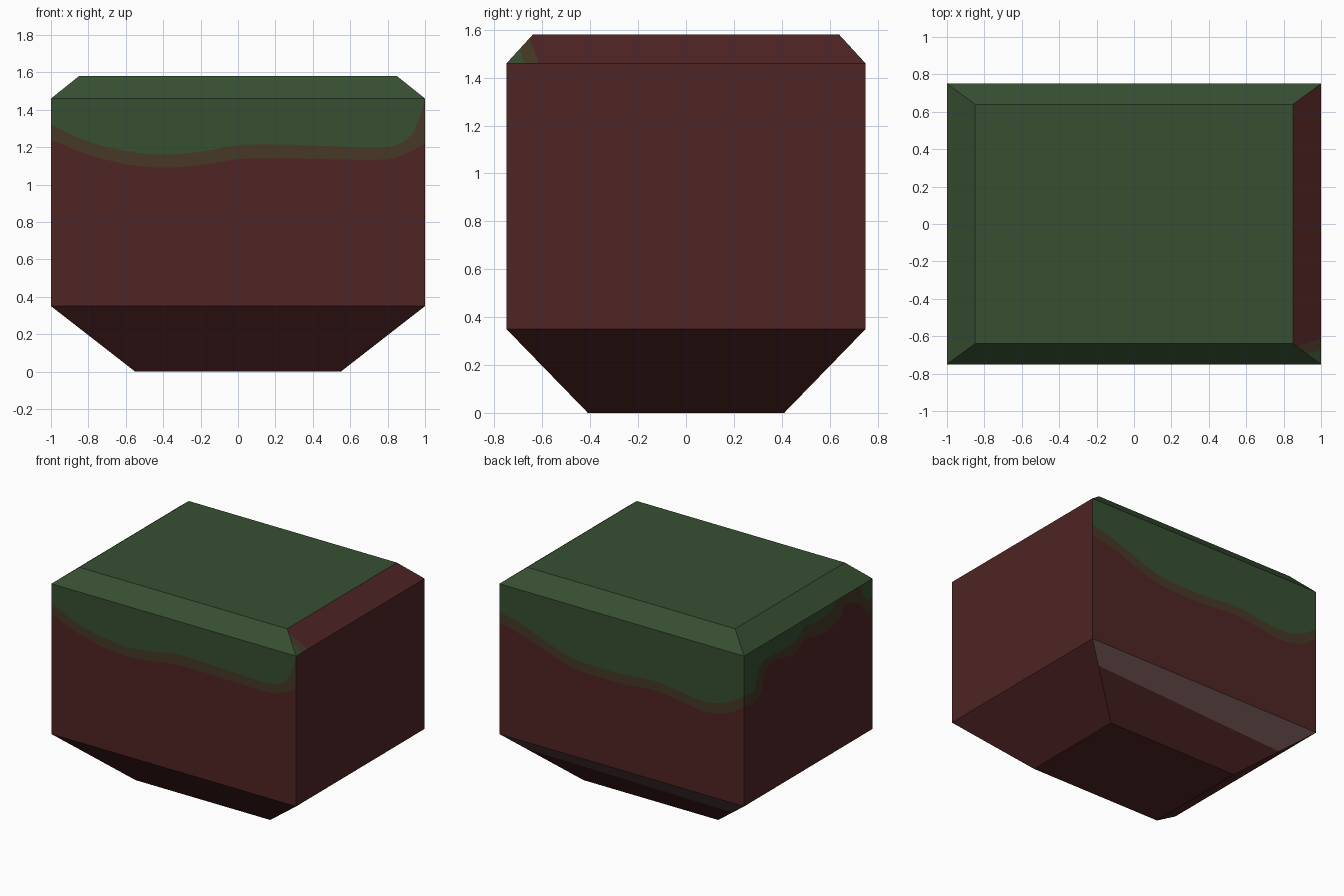
import bpy, bmesh
from mathutils import Vector

if "Cube" in bpy.data.objects:
    bpy.data.objects.remove(bpy.data.objects["Cube"])

# Flat colours
COLOURS = [("dark_red", (0.080, 0.018, 0.018)), ("moss_green", (0.038, 0.078, 0.031)),
           ("edge_brown", (0.061, 0.040, 0.020)), ("grey_rose", (0.150, 0.080, 0.080))]
RED, GREEN, BROWN, GREY = range(4)

# Rectangular levels: half width, half depth, height
BASE, LOW, HIGH, TOP = (0.55, 0.41, 0), (1, 0.75, 0.35), (1, 0.75, 1.46), (0.85, 0.64, 1.58)

# Drip outlines: (position along the side, height)
FRONT_G = [(-1, 1.32), (-.8, 1.23), (-.6, 1.18), (-.4, 1.16), (-.2, 1.175), (0, 1.21), (.2, 1.215),
           (.5, 1.205), (.8, 1.2), (.9, 1.24), (.96, 1.32), (.985, 1.46), (1, 1.46)]
FRONT_B = [(-1, 1.24), (-.8, 1.16), (-.6, 1.11), (-.4, 1.09), (-.2, 1.105), (0, 1.135), (.2, 1.14),
           (.5, 1.135), (.8, 1.135), (.9, 1.165), (1, 1.22)]
BACK_G = [(-1, 1.165), (-.86, 1.08), (-.68, 1.04), (-.3, 1.08), (.05, 1.06), (.4, 1.07), (.6, 1.13),
          (.85, 1.22), (1, 1.255)]
BACK_B = [(-1, 1.085), (-.86, 1.0), (-.68, .965), (-.3, 1.01), (.05, .99), (.4, 1.0), (.6, 1.06),
          (.85, 1.14), (1, 1.175)]
LEFT_G = [(-.75, 1.32), (-.67, 1.33), (-.62, 1.42), (-.57, 1.46), (-.48, 1.46), (-.35, 1.45), (-.25, 1.40),
          (-.08, 1.39), (.06, 1.41), (.09, 1.365), (.21, 1.335), (.38, 1.335), (.52, 1.34), (.59, 1.28),
          (.62, 1.16), (.69, 1.15), (.75, 1.165)]
LEFT_B = [(-.75, 1.24), (-.69, 1.21), (-.62, 1.31), (-.54, 1.36), (-.43, 1.385), (-.37, 1.31), (-.16, 1.28),
          (.06, 1.31), (.15, 1.25), (.38, 1.29), (.51, 1.25), (.54, 1.13), (.62, 1.07), (.75, 1.085)]

bm = bmesh.new()


def face(points, mat):
    f = bm.faces.new([bm.verts.new(p) for p in points])
    f.material_index = mat


def corner(level, sx, sy):
    return Vector((sx * level[0], sy * level[1], level[2]))


def height(curve, t):
    # Smooth interpolation through the outline points
    n = len(curve)
    for i in range(n - 1):
        (a, za), (b, zb) = curve[i], curve[i + 1]
        if t <= b + 1e-9:
            p, q = curve[max(i - 1, 0)], curve[min(i + 2, n - 1)]
            d = b - a
            u = (t - a) / d
            ma = (zb - p[1]) / (b - p[0]) * d
            mb = (q[1] - za) / (q[0] - a) * d
            z = ((2*u**3 - 3*u*u + 1) * za + (u**3 - 2*u*u + u) * ma
                 + (3*u*u - 2*u**3) * zb + (u**3 - u*u) * mb)
            return min(z, HIGH[2])
    return curve[-1][1]


def painted_side(green, brown, place, steps=60):
    # Vertical columns cut into red, brown and green bands
    t0, t1 = green[0][0], green[-1][0]

    def bands(t):
        g = height(green, t)
        return [LOW[2], min(height(brown, t), g), g, HIGH[2]]
    for i in range(steps):
        a, b = (t0 + (t1 - t0) * k / steps for k in (i, i + 1))
        za, zb = bands(a), bands(b)
        for j, mat in enumerate((RED, BROWN, GREEN)):
            if za[j + 1] - za[j] > 1e-5 or zb[j + 1] - zb[j] > 1e-5:
                face([place(a, za[j]), place(b, zb[j]), place(b, zb[j + 1]), place(a, za[j + 1])], mat)


def slope(lo, hi, s, e, mat):
    face([corner(lo, *s), corner(lo, *e), corner(hi, *e), corner(hi, *s)], mat)


# Upright sides
painted_side(FRONT_G, FRONT_B, lambda t, z: (t, -0.75, z))
painted_side(BACK_G, BACK_B, lambda t, z: (t, 0.75, z))
painted_side(LEFT_G, LEFT_B, lambda t, z: (-1, t, z))
FL, FR, BR, BL = (-1, -1), (1, -1), (1, 1), (-1, 1)
slope(LOW, HIGH, FR, BR, RED)

# Top, bottom and plain sloping edges
face([corner(TOP, *c) for c in (FL, FR, BR, BL)], GREEN)
face([corner(BASE, *c) for c in (FL, BL, BR, FR)], RED)
for s, e in ((FL, FR), (BR, BL), (BL, FL)):
    slope(HIGH, TOP, s, e, GREEN)
for s, e in ((FL, FR), (FR, BR), (BL, FL)):
    slope(BASE, LOW, s, e, RED)

# Right upper slope with a stained front corner
lo, hi = corner(HIGH, *FR), corner(TOP, *FR)
mid, up = lo.lerp(hi, 0.5), lo.lerp(hi, 0.87)
g, b = Vector((1, -0.675, 1.46)), Vector((1, -0.615, 1.46))
face([lo, g, mid], GREEN)
face([g, b, up, mid], BROWN)
face([b, corner(HIGH, *BR), corner(TOP, *BR), hi, up], RED)

# Back lower slope with a pale strip
r0, r1, l0, l1 = corner(LOW, *BR), corner(BASE, *BR), corner(LOW, *BL), corner(BASE, *BL)
rm, lm = r0.lerp(r1, 0.32), l0.lerp(l1, 0.45)
face([r0, rm, lm, l0], GREY)
face([rm, r1, l1, lm], RED)

bmesh.ops.remove_doubles(bm, verts=bm.verts, dist=1e-5)
bmesh.ops.dissolve_degenerate(bm, edges=bm.edges, dist=1e-5)
bmesh.ops.recalc_face_normals(bm, faces=bm.faces)

mesh = bpy.data.meshes.new("block_body")
bm.to_mesh(mesh)
bm.free()
for name, rgb in COLOURS:
    m = bpy.data.materials.new(name)
    m.diffuse_color = (*rgb, 1)
    m.use_nodes = True
    m.node_tree.nodes["Principled BSDF"].inputs["Base Color"].default_value = m.diffuse_color
    mesh.materials.append(m)
bpy.context.collection.objects.link(bpy.data.objects.new("block_body", mesh))
